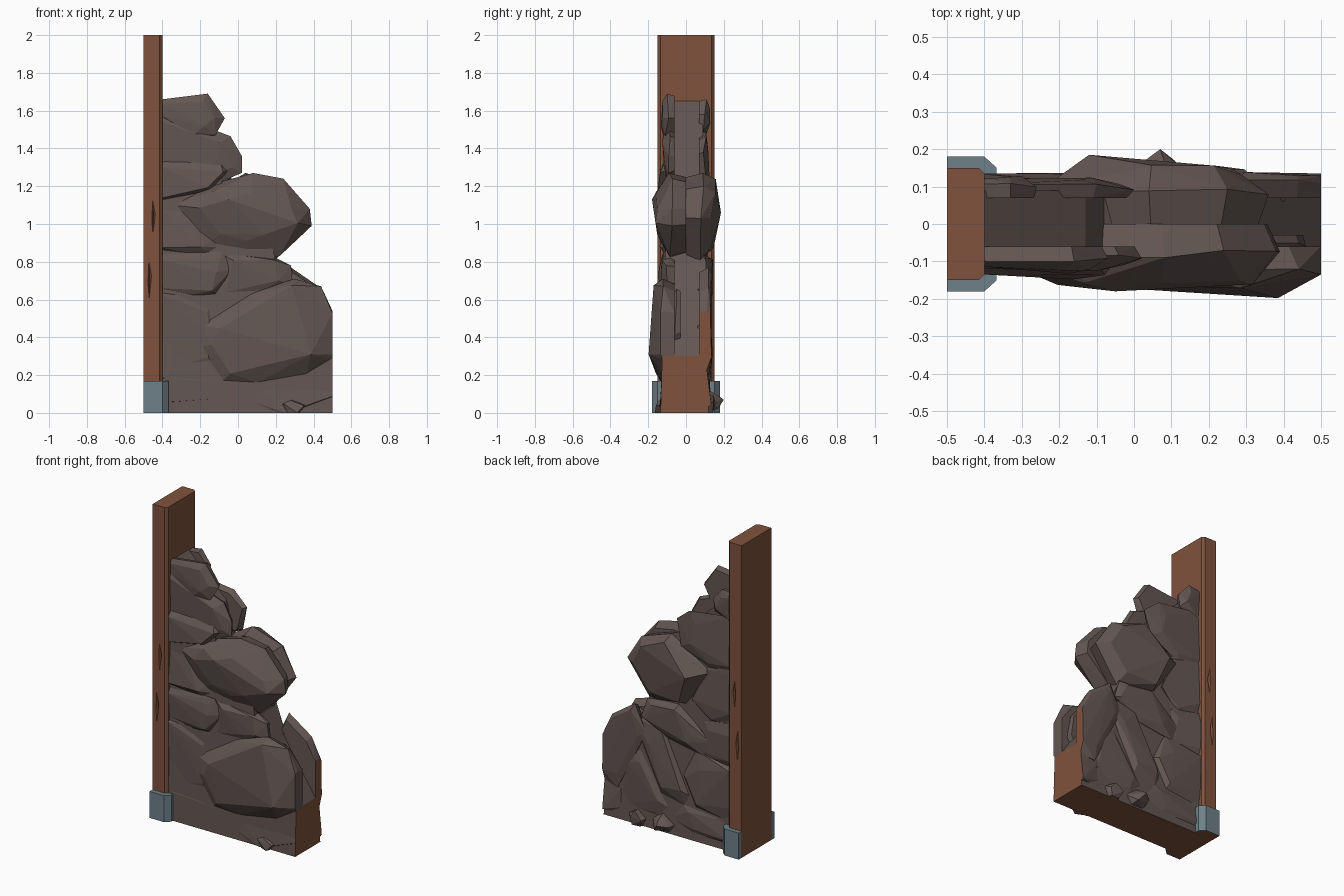
import bpy, bmesh, random
from mathutils import Vector

random.seed(11)


def mat(name, col):
    m = bpy.data.materials.new(name)
    m.diffuse_color = (*col, 1)
    return m


WOOD = mat("brown wood", (0.215, 0.085, 0.046))
ROCK = mat("dark rock", (0.125, 0.094, 0.085))
METAL = mat("grey metal", (0.155, 0.218, 0.247))


def finish(name, bm, main):
    """Make the object; ground faces and the cut wall end are brown."""
    bmesh.ops.recalc_face_normals(bm, faces=bm.faces)
    bm.normal_update()
    for f in bm.faces:
        c = f.calc_center_median()
        end = f.normal.x > 0.95 and c.x > 0.496 and (c.z < 0.3 or c.y > 0)
        if (f.normal.z < -0.95 and c.z < 0.004) or end:
            f.material_index = 1
    me = bpy.data.meshes.new(name)
    bm.to_mesh(me)
    bm.free()
    me.materials.append(main)
    me.materials.append(WOOD)
    ob = bpy.data.objects.new(name, me)
    bpy.context.collection.objects.link(ob)
    return ob


def prism(name, plan, z0, z1, main):
    """Extrude an XY plan upwards."""
    bm = bmesh.new()
    f = bm.faces.new([bm.verts.new((x, y, z0)) for x, y in plan])
    r = bmesh.ops.extrude_face_region(bm, geom=[f])
    for v in r["geom"]:
        if isinstance(v, bmesh.types.BMVert):
            v.co.z = z1
    return finish(name, bm, main)


def hull(name, pts, main):
    bm = bmesh.new()
    for p in pts:
        bm.verts.new(p)
    r = bmesh.ops.convex_hull(bm, input=bm.verts)
    junk = {g for g in r["geom_interior"] + r["geom_unused"] if isinstance(g, bmesh.types.BMVert)}
    bmesh.ops.delete(bm, geom=list(junk), context="VERTS")
    bmesh.ops.dissolve_limit(bm, angle_limit=0.03, verts=bm.verts, edges=bm.edges)
    return finish(name, bm, main)


def rock(name, side, outline, depth, inner=0.06, peak=None):
    """Faceted boulder: XZ outline at mid depth, shrunken uneven face outside."""
    n = len(outline)
    c = Vector((sum(p[0] for p in outline) / n, sum(p[1] for p in outline) / n))
    mid = inner + (depth - inner) * 0.5
    pts = []
    for p in outline:
        p = Vector(p)
        pts.append((p.x, side * (mid + random.uniform(-0.015, 0.015)), p.y))
        for k, y in ((0.9, inner), (random.uniform(0.45, 0.9), depth - random.uniform(0, 0.03))):
            q = c.lerp(p, k)
            # keep clipped sides flush with the post, cut end and ground
            if p.x > 0.495 or p.x < -0.395:
                q.x = p.x
                y = min(y, 0.135)
            if p.y < 0.005:
                q.y = p.y
            pts.append((q.x, side * y, q.y))
    if peak:
        pts.append((peak[0], side * peak[1], peak[2]))
    return hull(name, pts, ROCK)


# Wooden post with chamfered inner edges
post = prism("post", [(-0.5, -0.15), (-0.415, -0.15), (-0.4, -0.135),
                      (-0.4, 0.135), (-0.415, 0.15), (-0.5, 0.15)], 0, 2, WOOD)

# Splintered nicks cut into both broad faces of the post
for s in (-1, 1):
    for x, z, h in ((-0.447, 1.035, 0.11), (-0.467, 0.705, 0.125)):
        cut = hull("nick_cutter", [(x - 0.012, s * 0.155, z - 0.2 * h), (x + 0.012, s * 0.155, z + 0.2 * h),
                                   (x - 0.006, s * 0.155, z + h), (x - 0.004, s * 0.155, z - h),
                                   (x, s * 0.13, z)], WOOD)
        cut.hide_render = True
        cut.hide_viewport = True
        cut.display_type = "WIRE"
        m = post.modifiers.new("nick", "BOOLEAN")
        m.object = cut
        m.operation = "DIFFERENCE"

# Metal foot brackets
for s, n in ((-1, "front"), (1, "back")):
    prism(n + "_bracket", [(x, s * y) for x, y in
          ((-0.5, 0.15), (-0.5, 0.18), (-0.4, 0.18), (-0.367, 0.15), (-0.367, 0.12),
           (-0.405, 0.12), (-0.415, 0.15))], 0, 0.17, METAL)

# Wall core, stepped profile, tapering upwards
profile = [(-0.4, 0), (0.5, 0), (0.5, 0.3), (0.29, 0.62), (0.2, 0.8),
           (0.14, 1.08), (-0.08, 1.2), (-0.13, 1.4), (-0.4, 1.65)]
bm = bmesh.new()
rings = [[bm.verts.new((x, s * (0.127 - 0.03 * min(z, 1)) - 0.008, z)) for x, z in profile] for s in (-1, 1)]
for r in rings:
    bm.faces.new(r)
for i in range(len(profile)):
    j = (i + 1) % len(profile)
    bm.faces.new((rings[0][i], rings[0][j], rings[1][j], rings[1][i]))
bmesh.ops.triangulate(bm, faces=[f for f in bm.faces if len(f.verts) > 4])
finish("wall_core", bm, ROCK)

# Front boulders, top to bottom
F = -1
rock("front_top_rock", F, [(-0.4, 1.66), (-0.16, 1.69), (-0.07, 1.56), (-0.12, 1.47), (-0.24, 1.45), (-0.4, 1.57)], 0.142)
rock("front_upper_rock", F, [(-0.4, 1.6), (-0.25, 1.48), (-0.04, 1.465), (0.02, 1.36), (0.02, 1.27), (-0.1, 1.22), (-0.4, 1.28)], 0.125)
rock("front_upper_slab", F, [(-0.4, 1.33), (-0.1, 1.35), (-0.05, 1.28), (-0.15, 1.18), (-0.4, 1.12)], 0.148)
rock("front_big_rock", F, [(-0.36, 1.1), (-0.18, 1.2), (-0.02, 1.22), (0.08, 1.27), (0.24, 1.24), (0.38, 1.08),
                           (0.39, 0.99), (0.22, 0.83), (0.05, 0.8), (-0.2, 0.87)], 0.165, 0.0, (-0.05, 0.18, 1.13))
rock("front_left_rock", F, [(-0.4, 1.14), (-0.3, 1.12), (-0.05, 0.88), (-0.15, 0.82), (-0.4, 0.84)], 0.142)
rock("front_mid_rock", F, [(-0.4, 0.86), (-0.08, 0.85), (-0.03, 0.76), (-0.12, 0.63), (-0.25, 0.6), (-0.4, 0.65)], 0.15)
rock("front_shelf_rock", F, [(-0.1, 0.85), (0.2, 0.82), (0.28, 0.78), (0.29, 0.68), (0.1, 0.62), (-0.1, 0.62)], 0.135)
rock("front_lower_left_rock", F, [(-0.4, 0.66), (-0.12, 0.62), (-0.08, 0.4), (-0.1, 0.18), (-0.4, 0.2)], 0.142)
rock("front_boulder", F, [(-0.2, 0.46), (0.02, 0.62), (0.3, 0.71), (0.44, 0.67), (0.5, 0.54), (0.5, 0.28),
                          (0.36, 0.2), (0.1, 0.16), (-0.08, 0.17), (-0.2, 0.35)], 0.172, 0.06, (0.385, 0.198, 0.31))
rock("front_base_rock", F, [(-0.4, 0.215), (-0.1, 0.21), (0, 0.12), (-0.1, 0.06), (-0.4, 0.04)], 0.15)
rock("front_base_slab", F, [(-0.05, 0.16), (0.3, 0.2), (0.5, 0.22), (0.5, 0.06), (0.25, 0), (0.05, 0.03)], 0.148)
rock("front_pebble", F, [(0.22, 0.05), (0.28, 0.08), (0.36, 0.04), (0.33, 0), (0.26, 0)], 0.17)
rock("end_shard", F, [(0.3, 0.6), (0.36, 0.66), (0.44, 0.56), (0.46, 0.42), (0.4, 0.3), (0.3, 0.3)], 0.09, 0.03)

# Back boulders, top to bottom
B = 1
rock("back_top_rock", B, [(-0.4, 1.65), (-0.33, 1.66), (-0.26, 1.58), (-0.27, 1.5), (-0.4, 1.46)], 0.13, 0.07)
rock("back_upper_rock", B, [(-0.4, 1.5), (-0.1, 1.46), (0.0, 1.38), (-0.04, 1.22), (-0.25, 1.12), (-0.4, 1.15)], 0.132, 0.07)
rock("back_big_rock", B, [(0.04, 1.27), (0.25, 1.2), (0.36, 1.03), (0.2, 0.81), (-0.07, 0.85), (-0.26, 1.1)],
     0.16, 0.0, (-0.12, 0.185, 1.06))
rock("back_left_rock", B, [(-0.4, 1.18), (-0.22, 1.14), (-0.12, 0.9), (-0.25, 0.78), (-0.4, 0.8)], 0.135)
rock("back_mid_slab", B, [(0.2, 0.82), (-0.02, 0.84), (-0.25, 0.66), (-0.2, 0.56), (0.05, 0.6), (0.24, 0.7)], 0.145)
rock("back_mid_rock", B, [(-0.4, 0.82), (-0.2, 0.78), (-0.18, 0.55), (-0.4, 0.52)], 0.14)
rock("back_shoulder", B, [(0.28, 0.77), (0.44, 0.66), (0.5, 0.54), (0.5, 0.22), (0.4, 0.2), (0.2, 0.6)], 0.145, 0.07)
rock("back_diagonal_slab", B, [(0.3, 0.68), (0.1, 0.68), (-0.12, 0.26), (-0.08, 0.18), (0.1, 0.22)], 0.145)
rock("back_lower_left_rock", B, [(-0.4, 0.54), (-0.15, 0.58), (-0.04, 0.4), (-0.14, 0.2), (-0.4, 0.18)], 0.14)
rock("back_lower_slab", B, [(0.42, 0.48), (0.25, 0.5), (0.0, 0.14), (0.1, 0.06), (0.38, 0.1)], 0.138)
rock("back_base_rock", B, [(-0.4, 0.2), (-0.05, 0.22), (0.05, 0.1), (-0.1, 0.04), (-0.4, 0.03)], 0.135)
rock("back_end_rock", B, [(0.5, 0.24), (0.36, 0.22), (0.34, 0.03), (0.5, 0.03)], 0.138)
rock("back_pebble", B, [(0.0, 0.06), (0.08, 0.12), (0.16, 0.07), (0.12, 0.01), (0.03, 0.01)], 0.175, 0.06, (0.07, 0.2, 0.07))
rock("back_small_pebble", B, [(0.2, 0.05), (0.26, 0.1), (0.32, 0.06), (0.3, 0), (0.22, 0)], 0.16)
